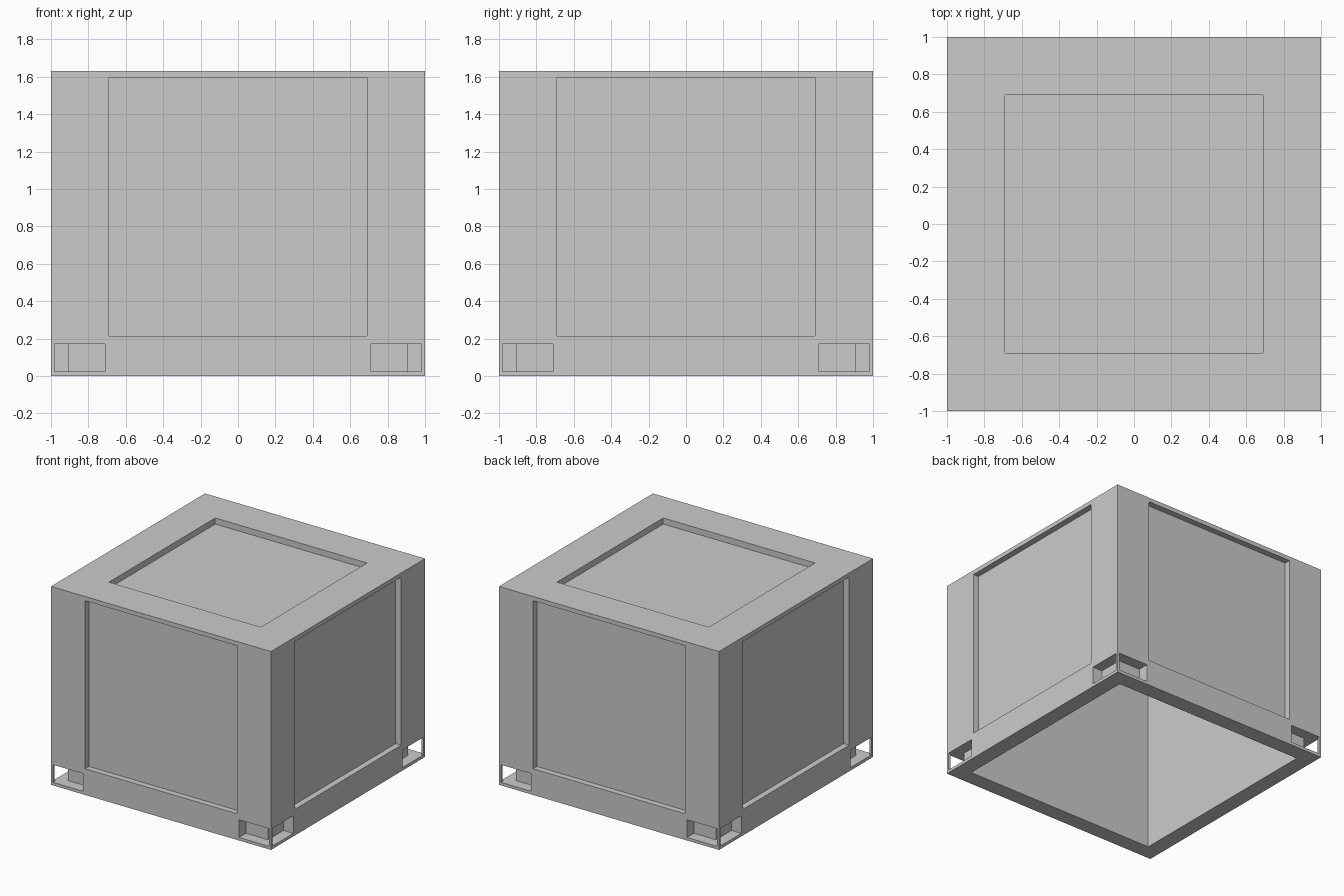
import bpy

default = bpy.data.objects.get("Cube")
if default:
    bpy.data.objects.remove(default, do_unlink=True)

HEIGHT = 1.63
PANEL = 0.69      # half width of the recessed panels
RECESS = 0.05     # depth of the recessed panels
INNER = 0.87      # half width of the hollow inside

grey = bpy.data.materials.new("plain_grey")
grey.use_nodes = True
colour = (0.6, 0.6, 0.6, 1)
grey.diffuse_color = colour
grey.node_tree.nodes["Principled BSDF"].inputs["Base Color"].default_value = colour


def box(name, low, high):
    """Axis-aligned box between two corners."""
    centre = [(a + b) / 2 for a, b in zip(low, high)]
    bpy.ops.mesh.primitive_cube_add(size=1, location=centre)
    obj = bpy.context.object
    obj.name = name
    obj.scale = [b - a for a, b in zip(low, high)]
    bpy.ops.object.transform_apply(location=True, rotation=False, scale=True)
    obj.data.materials.append(grey)
    return obj


crate = box("crate_shell", (-1, -1, 0), (1, 1, HEIGHT))


def carve(low, high):
    """Cut a box out of the crate."""
    cutter = box("cutter", low, high)
    cutter.hide_render = True
    mod = crate.modifiers.new("carve", 'BOOLEAN')
    mod.operation = 'DIFFERENCE'
    mod.solver = 'EXACT'
    mod.object = cutter
    bpy.context.view_layer.objects.active = crate
    bpy.ops.object.modifier_apply(modifier=mod.name)
    bpy.data.objects.remove(cutter, do_unlink=True)


def carve_span(side, across, depth, z, along_x):
    """Cut into a side wall; side is the sign of the wall's axis."""
    reach = sorted((side * (1 - depth), side * 1.1))
    across = sorted(across)
    x, y = (reach, across) if along_x else (across, reach)
    carve((x[0], y[0], z[0]), (x[1], y[1], z[1]))


# Hollow inside, open at the bottom, and the recessed lid panel
carve((-INNER, -INNER, -0.1), (INNER, INNER, 1.5))
carve((-PANEL, -PANEL, HEIGHT - RECESS), (PANEL, PANEL, HEIGHT + 0.1))

# Four recessed side panels, with pockets meeting behind each bottom corner post
for along_x in (True, False):
    for side in (-1, 1):
        carve_span(side, (-PANEL, PANEL), RECESS, (0.215, 1.595), along_x)
        for end in (-1, 1):
            carve_span(side, (end * 0.71, end * 0.98), 0.09, (0.025, 0.17), along_x)
